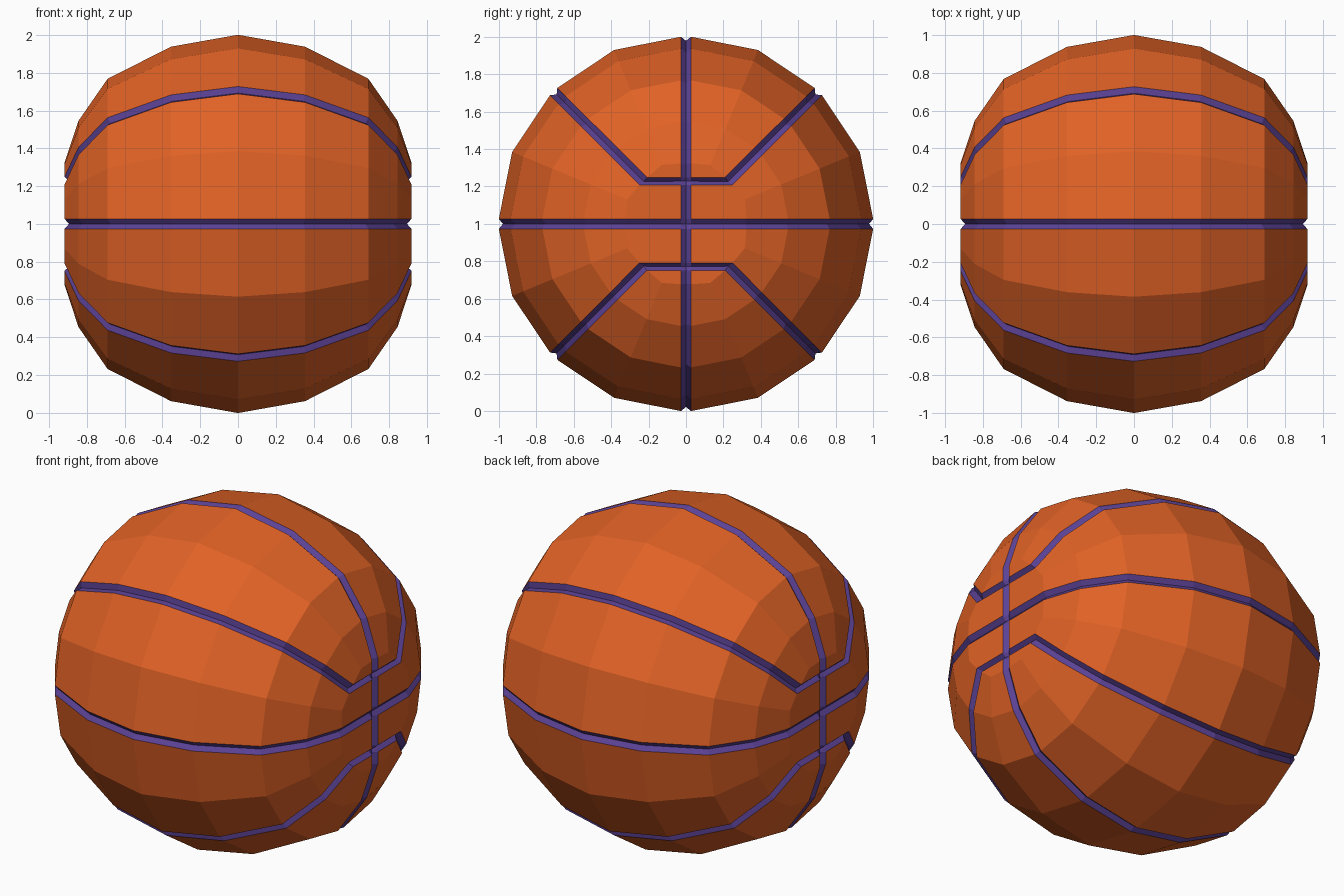
import bpy, bmesh, math
from mathutils import Vector

cube = bpy.data.objects.get("Cube")
if cube:
    bpy.data.objects.remove(cube, do_unlink=True)


def material(name, rgb):
    mat = bpy.data.materials.new(name)
    mat.use_nodes = True
    mat.diffuse_color = (*rgb, 1)
    mat.node_tree.nodes["Principled BSDF"].inputs["Base Color"].default_value = (*rgb, 1)
    return mat


SEGMENTS = 16
GROOVE_HALF_WIDTH = 0.027
GROOVE_DEPTH = 0.024
# Half profile: distance along x, radius around x
HALF = [(0.355, 0.943), (0.69, 0.773), (0.844, 0.551), (0.918, 0.325)]
PROFILE = [(-x, r) for x, r in reversed(HALF)] + [(0, 1.006)] + HALF

bm = bmesh.new()
grooves = set()


def mark(a, b):
    grooves.add(bm.edges.get((a, b)))


# Faceted ball wall, with rings around the x axis
rings = []
for i, (x, r) in enumerate(PROFILE):
    ring = []
    for k in range(SEGMENTS):
        angle = 2 * math.pi * k / SEGMENTS
        end = i in (0, len(PROFILE) - 1)
        rk = r * 1.05 if end and k % 2 else r
        ring.append(bm.verts.new((x, rk * math.cos(angle), rk * math.sin(angle))))
    rings.append(ring)
for lower, upper in zip(rings, rings[1:]):
    for k in range(SEGMENTS):
        n = (k + 1) % SEGMENTS
        bm.faces.new((lower[k], lower[n], upper[n], upper[k]))
    # A seam on every second meridian
    for k in range(0, SEGMENTS, 2):
        mark(lower[k], upper[k])

# Flat end caps, divided along the cross seam and the two bars
for ring in (rings[0], rings[-1]):
    x = ring[0].co.x
    centre = bm.verts.new((x, 0, 0))
    top = bm.verts.new((x, 0, ring[2].co.z))
    bottom = bm.verts.new((x, 0, ring[10].co.z))
    for start, bar in ((0, top), (8, bottom)):
        v = [ring[(start + k) % SEGMENTS] for k in range(9)]
        bm.faces.new((v[0], v[1], v[2], bar, centre))
        bm.faces.new((v[2], v[3], v[4], bar))
        bm.faces.new((v[4], v[5], v[6], bar))
        bm.faces.new((v[6], v[7], v[8], centre, bar))
        for a, b in ((v[0], centre), (bar, centre), (v[4], bar), (v[2], bar), (v[6], bar)):
            mark(a, b)
bmesh.ops.recalc_face_normals(bm, faces=bm.faces[:])

# Widen the seams into strips, then sink their middle lines into V grooves
bmesh.ops.bevel(bm, geom=list(grooves), offset=GROOVE_HALF_WIDTH, offset_type='OFFSET',
                segments=2, profile=0.5, affect='EDGES', material=1, loop_slide=True)
bm.normal_update()
sunk = [(v, v.normal.copy()) for v in bm.verts
        if all(f.material_index == 1 for f in v.link_faces)]
for v, normal in sunk:
    v.co -= normal * GROOVE_DEPTH

bmesh.ops.translate(bm, verts=bm.verts[:], vec=Vector((0, 0, 1)))
mesh = bpy.data.meshes.new("ball")
bm.to_mesh(mesh)
bm.free()
mesh.materials.append(material("orange rubber", (0.75, 0.122, 0.019)))
mesh.materials.append(material("purple groove", (0.107, 0.055, 0.305)))
ball = bpy.data.objects.new("ball", mesh)
bpy.context.collection.objects.link(ball)
